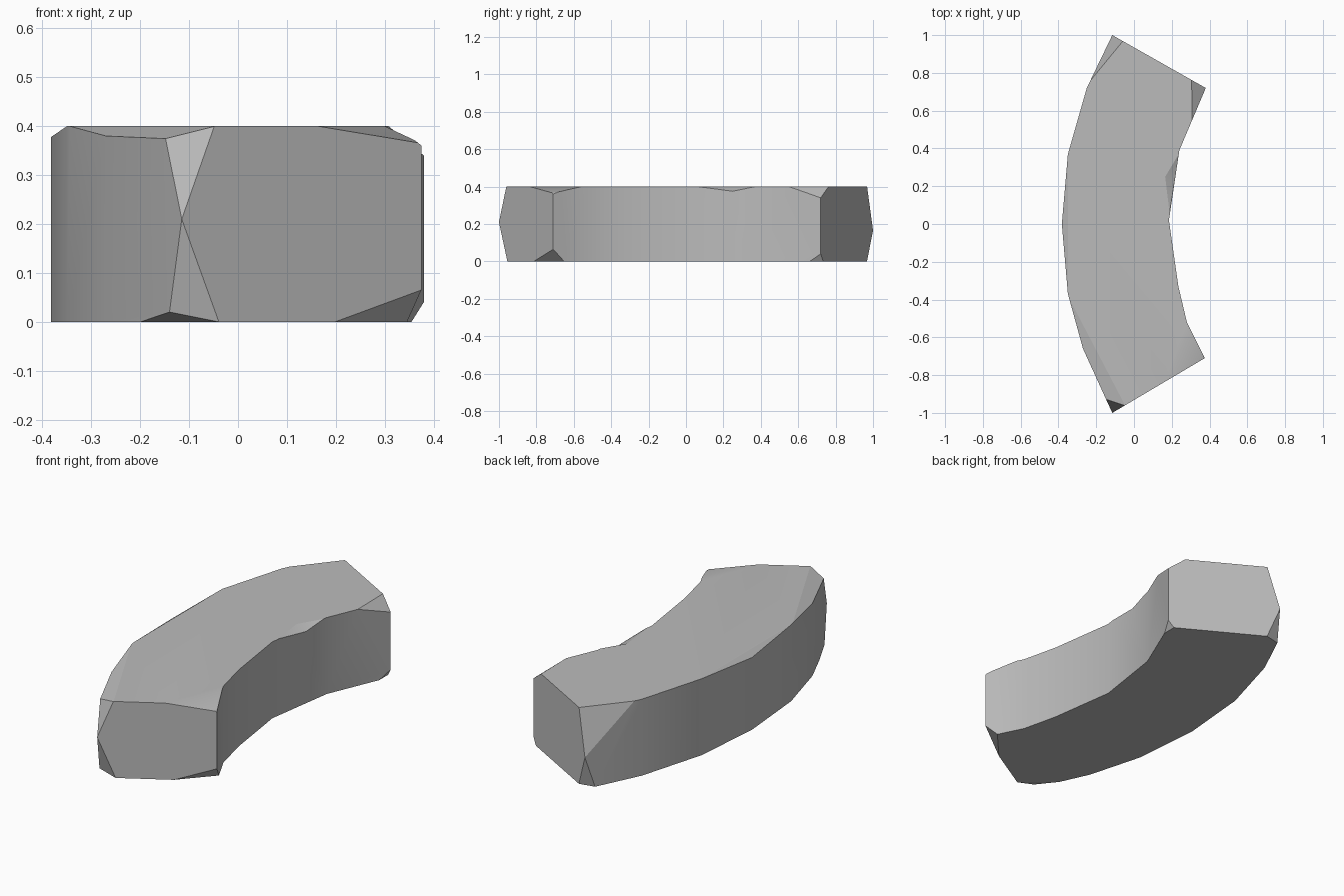
import bpy
import bmesh
import math
from mathutils import Vector

cube = bpy.data.objects.get("Cube")
if cube:
    bpy.data.objects.remove(cube, do_unlink=True)

stone = bpy.data.materials.new("grey_stone")
stone.use_nodes = True
colour = (0.5, 0.5, 0.5, 1)
stone.diffuse_color = colour
stone.node_tree.nodes["Principled BSDF"].inputs["Base Color"].default_value = colour

HEIGHT = 0.4
CENTRE = Vector((-0.1, 0, 0.2))


def add_object(name, bm):
    mesh = bpy.data.meshes.new(name)
    bm.to_mesh(mesh)
    bm.free()
    mesh.materials.append(stone)
    obj = bpy.data.objects.new(name, mesh)
    bpy.context.collection.objects.link(obj)
    return obj


def chip(bm, a, b, c):
    """Slice off the material beyond the plane through three points."""
    a, b, c = Vector(a), Vector(b), Vector(c)
    normal = (b - a).cross(c - a).normalized()
    if normal.dot(a - CENTRE) < 0:
        normal.negate()
    bmesh.ops.bisect_plane(bm, geom=bm.verts[:] + bm.edges[:] + bm.faces[:],
                           dist=1e-5, plane_co=a, plane_no=normal, clear_outer=True)
    rim = [e for e in bm.edges if e.is_boundary]
    bmesh.ops.holes_fill(bm, edges=rim, sides=0)


# Curved block: outer arc, then inner arc, extruded upwards
outline = [(-0.115, 1.0), (-0.25, 0.72), (-0.35, 0.37), (-0.382, 0),
           (-0.35, -0.37), (-0.27, -0.66), (-0.115, -1.0),
           (0.375, -0.71), (0.28, -0.52), (0.235, -0.33),
           (0.185, 0.02), (0.24, 0.39), (0.38, 0.72)]
bm = bmesh.new()
base = bm.faces.new([bm.verts.new((x, y, 0)) for x, y in outline])
top = bmesh.ops.extrude_face_region(bm, geom=[base])["geom"]
bmesh.ops.translate(bm, vec=(0, 0, HEIGHT),
                    verts=[v for v in top if isinstance(v, bmesh.types.BMVert)])
bmesh.ops.recalc_face_normals(bm, faces=bm.faces)

# Worn corners and edges, each one a plane through three points
H = HEIGHT
chips = [
    # front outer corner, top and bottom
    ((-0.05, -0.96, H), (-0.15, -0.93, 0.365), (-0.115, -1, 0.21)),
    ((-0.04, -0.955, 0), (-0.14, -0.945, 0.02), (-0.115, -1, 0.21)),
    ((-0.04, -0.955, 0), (-0.14, -0.945, 0.02), (-0.2, -0.815, 0)),
    # front inner corner, top and bottom
    ((0.375, -0.71, 0.365), (0.165, -0.833, H), (0.3, -0.56, H)),
    ((0.375, -0.71, 0.065), (0.2, -0.813, 0), (0.347, -0.65, 0)),
    # back outer corner, top and bottom
    ((-0.06, 0.967, H), (-0.23, 0.76, H), (-0.115, 1, 0.165)),
    ((-0.06, 0.967, 0), (-0.14, 0.95, 0), (-0.115, 1, 0.165)),
    # back inner corner, top and bottom
    ((0.38, 0.72, 0.34), (0.305, 0.76, H), (0.308, 0.55, H)),
    ((0.38, 0.72, 0.04), (0.355, 0.735, 0), (0.355, 0.66, 0)),
    # outer top edge, middle and front
    ((-0.35, 0.37, H), (-0.382, 0, 0.378), (-0.35, -0.37, H)),
    ((-0.34, -0.4, H), (-0.27, -0.66, 0.38), (-0.05, -0.955, H)),
]
for points in chips:
    chip(bm, *points)
bmesh.ops.recalc_face_normals(bm, faces=bm.faces)
block = add_object("curved_block", bm)

# Small dent in the inner top edge
bm = bmesh.new()
for p in [(0.188, 0.06, H), (0.165, 0.25, H), (0.237, 0.37, H),
          (0.219, 0.25, 0.375), (0.3, 0.25, 0.39), (0.22, 0.23, 0.5)]:
    bm.verts.new(p)
bmesh.ops.convex_hull(bm, input=bm.verts)
bmesh.ops.recalc_face_normals(bm, faces=bm.faces)
cutter = add_object("dent_cutter", bm)
cutter.hide_render = True

cut = block.modifiers.new("dent", "BOOLEAN")
cut.operation = "DIFFERENCE"
cut.solver = "EXACT"
cut.object = cutter
bpy.ops.object.select_all(action="DESELECT")
block.select_set(True)
bpy.context.view_layer.objects.active = block
bpy.ops.object.modifier_apply(modifier=cut.name)
bpy.data.objects.remove(cutter, do_unlink=True)

# Soft side walls, crisp chips
bpy.ops.object.shade_smooth_by_angle(angle=math.radians(18))
